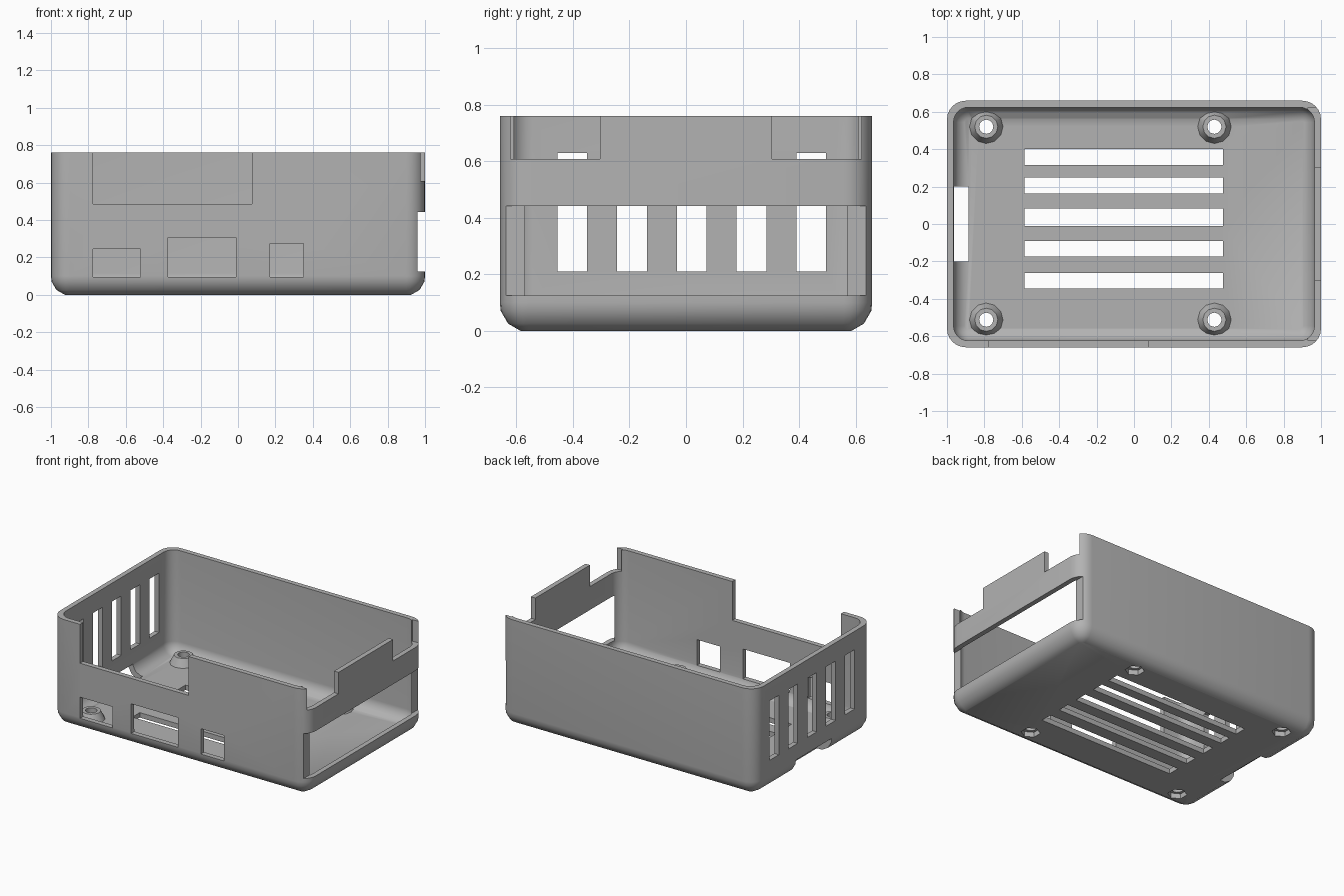
import bpy, bmesh, math

if "Cube" in bpy.data.objects:
    bpy.data.objects.remove(bpy.data.objects["Cube"])

W, D, H = 1.0, 0.659, 0.76      # half width, half depth, height
R, WALL, FLOOR = 0.10, 0.035, 0.035

grey = bpy.data.materials.new("plain_grey")
grey.diffuse_color = (0.45, 0.45, 0.45, 1)
grey.use_nodes = True
grey.node_tree.nodes["Principled BSDF"].inputs["Base Color"].default_value = grey.diffuse_color


def new_object(name, bm):
    bmesh.ops.recalc_face_normals(bm, faces=bm.faces)
    mesh = bpy.data.meshes.new(name)
    bm.to_mesh(mesh)
    bm.free()
    mesh.materials.append(grey)
    obj = bpy.data.objects.new(name, mesh)
    bpy.context.collection.objects.link(obj)
    return obj


def rounded_ring(bm, hw, hd, r, z, steps=6):
    """Rounded rectangle loop of vertices."""
    ring = []
    for q, (sx, sy) in enumerate([(1, 1), (-1, 1), (-1, -1), (1, -1)]):
        for i in range(steps + 1):
            a = math.pi / 2 * (q + i / steps)
            ring.append(bm.verts.new((sx * (hw - r) + r * math.cos(a),
                                      sy * (hd - r) + r * math.sin(a), z)))
    return ring


def tub(name, hw, hd, r, z0, z1):
    """Solid block with rounded upright corners and a rounded bottom edge."""
    bm = bmesh.new()
    levels = [(r * math.sin(math.radians(a)),
               z0 + r * (math.cos(math.radians(15)) - math.cos(math.radians(a))))
              for a in (15, 45, 75)] + [(r, z0 + r), (r, z1)]
    rings = [rounded_ring(bm, hw - r + rr, hd - r + rr, rr, z) for rr, z in levels]
    bm.faces.new(rings[0])
    bm.faces.new(rings[-1])
    for a, b in zip(rings, rings[1:]):
        for i in range(len(a)):
            j = (i + 1) % len(a)
            bm.faces.new((a[i], a[j], b[j], b[i]))
    return new_object(name, bm)


def add_box(bm, x0, x1, y0, y1, z0, z1):
    vs = bmesh.ops.create_cube(bm, size=1)["verts"]
    for v in vs:
        v.co = ((x0 + x1) / 2 + v.co.x * (x1 - x0),
                (y0 + y1) / 2 + v.co.y * (y1 - y0),
                (z0 + z1) / 2 + v.co.z * (z1 - z0))


def add_cone(bm, x, y, z0, z1, r0, r1, n):
    vs = bmesh.ops.create_cone(bm, cap_ends=True, segments=n, radius1=r0,
                               radius2=r1, depth=z1 - z0)["verts"]
    bmesh.ops.translate(bm, verts=vs, vec=(x, y, (z0 + z1) / 2))


def combine(target, tool, operation):
    """Apply a boolean and discard the tool object."""
    tool.hide_render = True
    mod = target.modifiers.new("bool", "BOOLEAN")
    mod.operation, mod.solver, mod.object = operation, "EXACT", tool
    bpy.context.view_layer.objects.active = target
    bpy.ops.object.modifier_apply(modifier=mod.name)
    bpy.data.objects.remove(tool)


# Hollow case shell
case = tub("case_shell", W, D, R, 0, H)
combine(case, tub("cavity", W - WALL, D - WALL, R - 0.02, FLOOR, H + 0.2), "DIFFERENCE")

# Screw standoffs, with through holes and hexagonal nut pockets below
posts = [(x, y) for x in (-0.79, 0.43) for y in (-0.512, 0.52)]
bm_post, bm_hole, bm_hex = bmesh.new(), bmesh.new(), bmesh.new()
for x, y in posts:
    add_cone(bm_post, x, y, 0.02, 0.092, 0.097, 0.062, 12)
    add_cone(bm_hole, x, y, -0.1, 0.2, 0.038, 0.038, 12)
    add_cone(bm_hex, x, y, -0.1, 0.035, 0.062, 0.062, 6)
combine(case, new_object("standoffs", bm_post), "UNION")
combine(case, new_object("screw_holes", bm_hole), "DIFFERENCE")
combine(case, new_object("nut_pockets", bm_hex), "DIFFERENCE")

cut = bmesh.new()
# Floor vents
for y0, y1 in [(0.315, 0.4), (0.163, 0.248), (-0.01, 0.083), (-0.175, -0.09), (-0.345, -0.262)]:
    add_box(cut, -0.585, 0.475, y0, y1, -0.1, 0.07)
# Left wall vents and card notch
for i in range(5):
    y = -0.455 + i * 0.2115
    add_box(cut, -1.1, -0.93, y, y + 0.105, 0.21, 0.63)
add_box(cut, -1.1, -0.885, -0.2, 0.2, -0.1, 0.1)
# Front ports and upper notch
for x0, x1, z0, z1 in [(-0.775, -0.52, 0.095, 0.245), (-0.375, -0.01, 0.095, 0.305),
                       (0.17, 0.35, 0.095, 0.275), (-0.775, 0.075, 0.485, 0.9)]:
    add_box(cut, x0, x1, -0.8, -0.6, z0, z1)
# Right wall opening and two upper notches
add_box(cut, 0.96, 1.1, -0.652, 0.652, 0.125, 0.443)
for y0, y1 in [(-0.622, -0.305), (0.305, 0.622)]:
    add_box(cut, 0.93, 1.1, y0, y1, 0.608, 0.9)
combine(case, new_object("openings", cut), "DIFFERENCE")

# Smooth rounded edges, crisp cuts
bpy.ops.object.select_all(action="DESELECT")
case.select_set(True)
bpy.context.view_layer.objects.active = case
bpy.ops.object.shade_smooth_by_angle(angle=math.radians(32))
